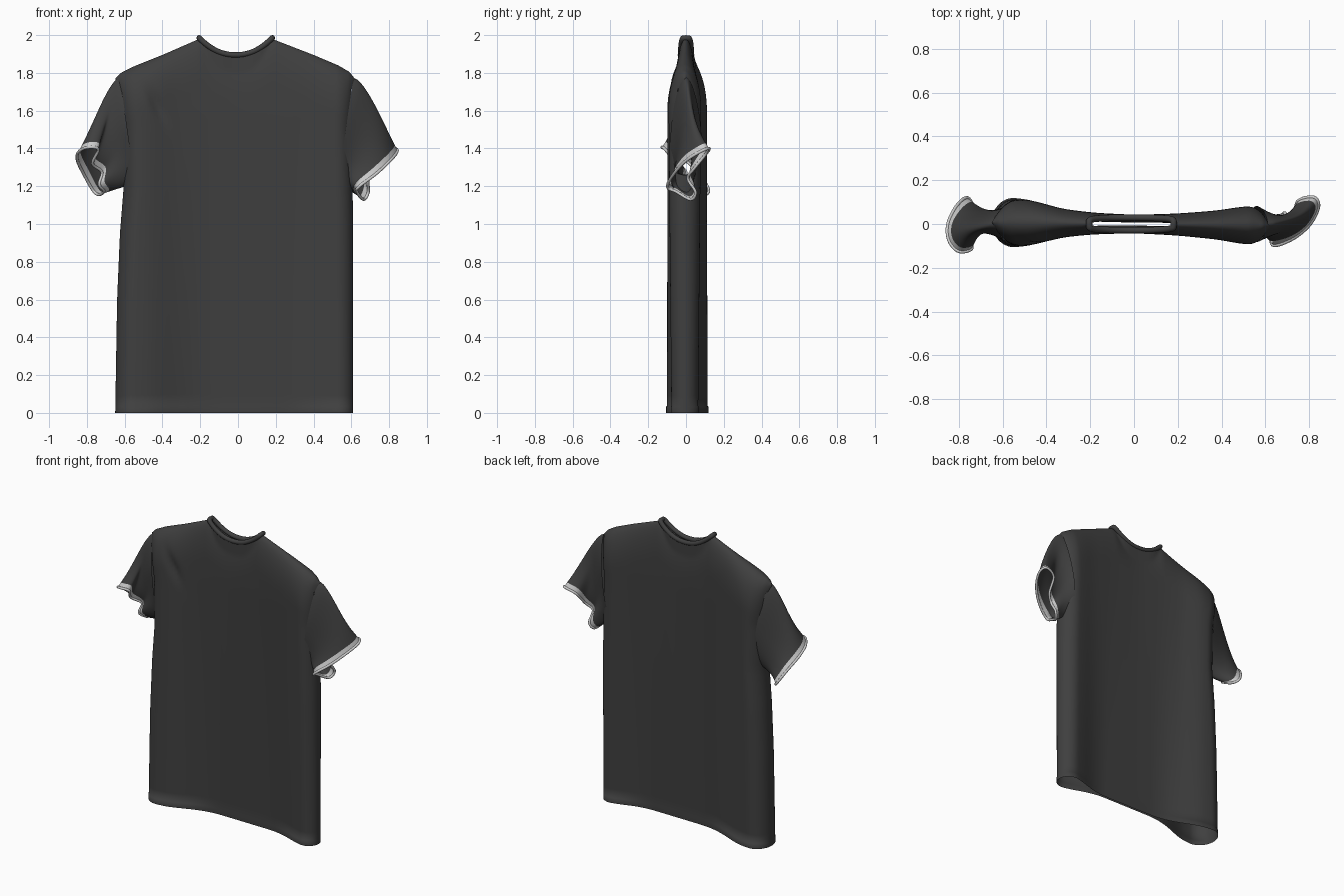
import bpy, bmesh, math
from mathutils import Vector

if "Cube" in bpy.data.objects:
    bpy.data.objects.remove(bpy.data.objects["Cube"])


def material(name, g):
    m = bpy.data.materials.new(name)
    m.diffuse_color = (g, g, g, 1)
    m.use_nodes = True
    m.node_tree.nodes["Principled BSDF"].inputs["Base Color"].default_value = m.diffuse_color
    return m


cloth = material("dark_cloth", 0.05)
pale = material("pale_trim", 0.6)


def lerp_table(pts, x):
    if x <= pts[0][0]:
        return pts[0][1]
    for (a, fa), (b, fb) in zip(pts, pts[1:]):
        if x <= b:
            t = (x - a) / (b - a)
            return fa + (fb - fa) * t
    return pts[-1][1]


def soft_table(pts, x):
    return sum(lerp_table(pts, x + o) for o in (-.06, -.04, -.02, 0, .02, .04, .06)) / 7


def finish(bm, name, *mats):
    bmesh.ops.remove_doubles(bm, verts=bm.verts, dist=0.0006)
    bmesh.ops.recalc_face_normals(bm, faces=bm.faces)
    for f in bm.faces:
        f.smooth = True
    me = bpy.data.meshes.new(name)
    bm.to_mesh(me)
    bm.free()
    for m in mats:
        me.materials.append(m)
    ob = bpy.data.objects.new(name, me)
    bpy.context.collection.objects.link(ob)
    return ob


def closed_spline(pts, n):
    # Catmull-Rom loop with n samples
    k, out = len(pts), []
    P = [Vector(p) for p in pts]
    for i in range(n):
        s = i * k / n
        j, t = int(s), s - int(s)
        a, b, c, d = (P[(j + o) % k] for o in (-1, 0, 1, 2))
        out.append(0.5 * (2 * b + (c - a) * t + (2 * a - 5 * b + 4 * c - d) * t * t
                          + (3 * b - a - 3 * c + d) * t ** 3))
    return out


def tube(name, pts, r, mat):
    cu = bpy.data.curves.new(name, 'CURVE')
    cu.dimensions = '3D'
    cu.bevel_depth = r
    cu.bevel_resolution = 3
    sp = cu.splines.new('POLY')
    sp.points.add(len(pts) - 1)
    for p, q in zip(sp.points, pts):
        p.co = (*q, 1)
    sp.use_cyclic_u = True
    sp.use_smooth = True
    cu.materials.append(mat)
    ob = bpy.data.objects.new(name, cu)
    bpy.context.collection.objects.link(ob)
    return ob


# Silhouette and thickness profiles (chest is padded, the hem collapses in the middle)
LEFT = [(0, -.65), (.6, -.64), (.95, -.625), (1.2, -.605), (1.5, -.61), (1.77, -.65)]
RIGHT = [(0, .61), (1.0, .61), (1.25, .605), (1.5, .60), (1.77, .62)]
SHOULDER = [(-.66, 1.76), (-.62, 1.80), (-.55, 1.835), (-.4, 1.895), (-.205, 1.98),
            (.18, 1.98), (.4, 1.895), (.53, 1.84), (.59, 1.805), (.63, 1.755)]
CHEST = [(-.6, .1), (-.53, .108), (-.44, .1), (-.36, .07), (-.2, .05), (0, .042),
         (.2, .05), (.4, .068), (.5, .088), (.6, .09)]
HEM = [(-.6, .108), (-.5, .108), (-.42, .085), (-.3, .035), (-.18, .007), (.3, .007),
       (.42, .04), (.5, .07), (.6, .082)]
NECK_X, NECK_R = -.012, .193


def neck_dip(x):
    n = min(1, abs(x - NECK_X) / NECK_R)
    return 1.985 - .09 * (1 - n ** 2.2)


def top_z(x):
    return neck_dip(x) if abs(x - NECK_X) < NECK_R else lerp_table(SHOULDER, x)


def body_point(u, v, side):
    xt = -.015 + u * .635
    zt = top_z(xt)
    z = v * zt
    l, r = lerp_table(LEFT, z), lerp_table(RIGHT, z)
    x = (l + r) / 2 + u * (r - l) / 2
    w = min(1, z / 1.6)
    t = soft_table(HEM, x) * (1 - w) + soft_table(CHEST, x) * w
    e = max(0, (abs(u) - .84) / .16)
    t *= math.sqrt(max(0, 1 - e * e))
    q = min(1, max(0, (z - zt + .24) / .24))
    close = math.sqrt(1 - q * q)
    n = abs(xt - NECK_X) / NECK_R
    if n < 1:
        close = max(close, .8 * (1 - n ** 4) ** .5)
    t *= close
    if v < .019:                       # stitched hem band
        t *= 1.04
    y = side * t - .012 * x
    if side < 0:                       # chest crease
        d = (x + .43) + (z - 1.63) * .45
        y += .018 * math.exp(-(d / .03) ** 2 - ((z - 1.63) / .09) ** 2)
    return Vector((x, y, z))


# Body: front and back sheets joined at sides and shoulders, open at hem, neck, armholes
us = sorted({round(math.sin(math.pi / 2 * i / 48), 4) for i in range(-48, 49)})
vs = [0, .0185, .0195] + [.0195 + .9805 * math.sin(math.pi / 2 * i / 50) for i in range(1, 51)]
bm = bmesh.new()
for side in (-1, 1):
    grid = [[bm.verts.new(body_point(u, v, side)) for u in us] for v in vs]
    for j in range(len(vs) - 1):
        for i in range(len(us) - 1):
            um = abs(us[i] + us[i + 1]) / 2
            zm = (grid[j][i].co.z + grid[j + 1][i].co.z) / 2
            if um > .975 and 1.27 < zm < 1.72:
                continue
            bm.faces.new((grid[j][i], grid[j][i + 1], grid[j + 1][i + 1], grid[j + 1][i]))
finish(bm, "shirt_body", cloth)

# Collar: rolled band following the neck opening front and back
collar = []
for i in range(72):
    a = 2 * math.pi * i / 72
    x = NECK_X + NECK_R * math.cos(a)
    s = math.sin(a)
    collar.append((x, math.copysign(.029 * abs(s) ** .3, s) if abs(s) > 1e-6 else 0,
                   neck_dip(x)))
tube("collar", collar, .015, cloth)

# Cuff outlines: top, along the outer edge, bottom, back up the folded edge
RIGHT_CUFF = [(.82, .122, 1.4), (.843, .08, 1.385), (.805, .0, 1.335), (.73, -.065, 1.265),
              (.64, -.098, 1.197), (.63, -.05, 1.17), (.665, .025, 1.13), (.69, .05, 1.17),
              (.69, .01, 1.24), (.73, .04, 1.29), (.75, .105, 1.37)]
LEFT_CUFF = [(-.80, -.125, 1.405), (-.845, -.075, 1.38), (-.85, .0, 1.335), (-.812, .08, 1.255),
             (-.765, .12, 1.175), (-.735, .085, 1.155), (-.71, .03, 1.175), (-.735, -.01, 1.21),
             (-.72, .0, 1.275), (-.77, -.05, 1.32), (-.74, -.11, 1.395)]


def sleeve(name, cuff, s):
    n, rows = 66, 18
    end = closed_spline(cuff, n)
    out = .57 if s > 0 else .585
    rings = []
    for k in range(rows):
        t = k / rows
        ring = []
        for i in range(n):
            a = 2 * math.pi * i / n
            c = math.cos(a)
            root = Vector((s * (out + .04 * c), -s * .08 * math.sin(a) * (1 - .25 * c),
                           1.495 + .28 * c))
            p = root.lerp(end[i], t)
            p.y = root.y + (end[i].y - root.y) * t ** 1.3
            p.y *= 1 - .3 * math.sin(math.pi * t)       # pinch beside the body
            b = math.sin(math.pi * t ** .6) * max(0, c) # rounded shoulder
            p.x += s * .022 * b
            p.z += .018 * b
            ring.append(p)
        rings.append(ring)
    # pale band of constant width at the opening
    band = [e + (p - e).normalized() * min(.034, (p - e).length * 1.5)
            for e, p in zip(end, rings[-2])]
    rings = rings[:-2] + [band, end]
    bm = bmesh.new()
    vr = [[bm.verts.new(p) for p in r] for r in rings]
    for k, (a, b) in enumerate(zip(vr, vr[1:])):
        for i in range(n):
            j = (i + 1) % n
            f = bm.faces.new((a[i], a[j], b[j], b[i]))
            f.material_index = int(k == len(vr) - 2)
    finish(bm, name, cloth, pale)
    tube(name + "_trim", end, .008, pale)


sleeve("right_sleeve", RIGHT_CUFF, 1)
sleeve("left_sleeve", LEFT_CUFF, -1)
